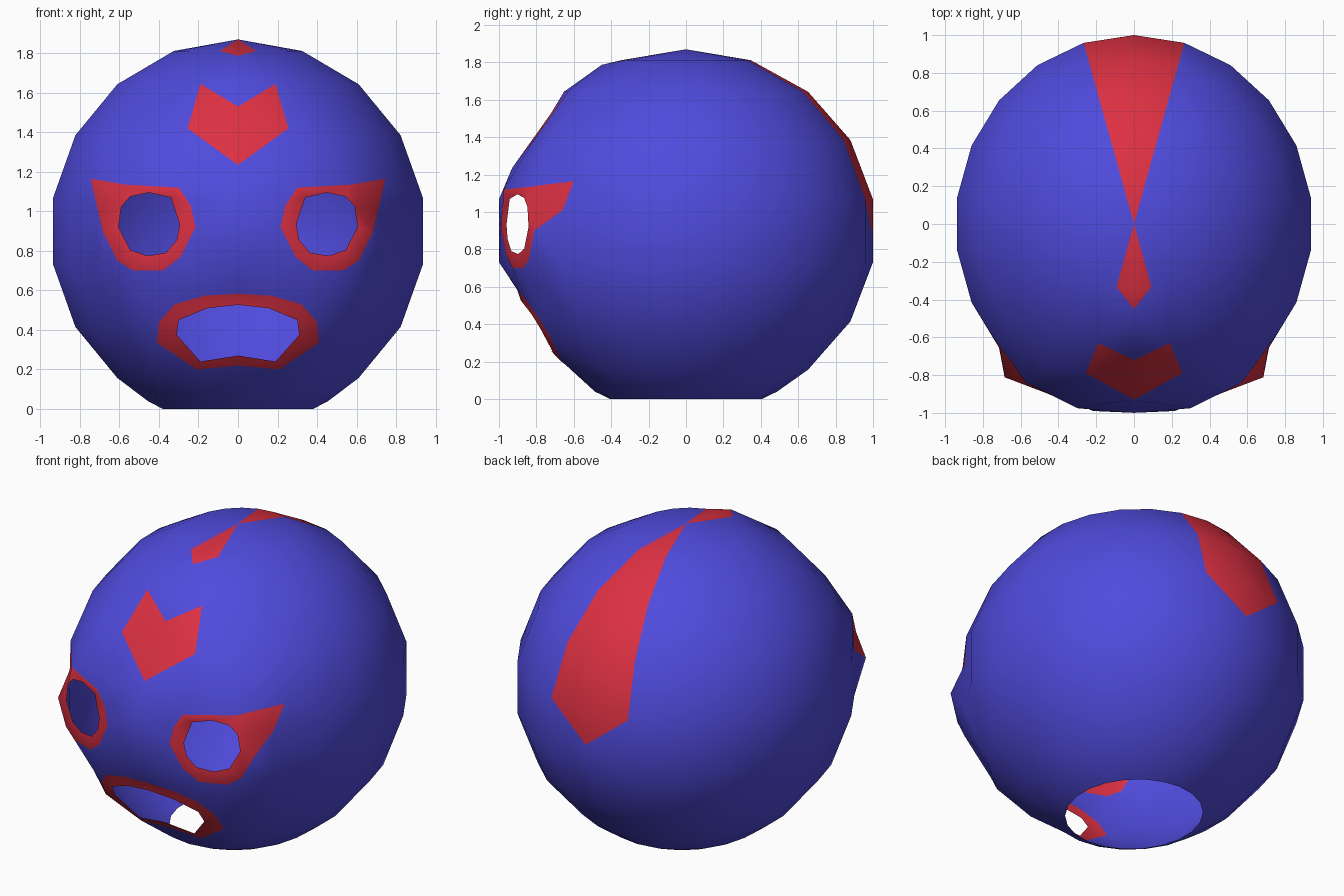
import bpy, bmesh
from math import sin, cos, pi, atan2, hypot, degrees
from mathutils import Vector
from mathutils.geometry import delaunay_2d_cdt

if "Cube" in bpy.data.objects:
    bpy.data.objects.remove(bpy.data.objects["Cube"])

RX, RY, RZ, CZ = 0.96, 1.015, 0.97, 0.90
COLS = 11                                   # columns on each half of the head


def chart(p):
    """Unroll a 3D point to (azimuth from front, angle from crown) in degrees."""
    x, y, z = p[0] / RX, p[1] / RY, (p[2] - CZ) / RZ
    return Vector((degrees(atan2(x, -y)), degrees(atan2(hypot(x, y), z))))


def inside(q, poly):
    hit = False
    for a, b in zip(poly, poly[1:] + poly[:1]):
        if (a.y > q.y) != (b.y > q.y):
            if q.x < a.x + (q.y - a.y) * (b.x - a.x) / (b.y - a.y):
                hit = not hit
    return hit


def near(q, poly, limit):
    for a, b in zip(poly, poly[1:] + poly[:1]):
        d = b - a
        t = max(0, min(1, (q - a).dot(d) / max(d.length_squared, 1e-9)))
        if (q - a - d * t).length < limit:
            return True
    return inside(q + Vector((1e-3, 0)), poly)


def eye(x, z, y=None):
    return (x, -0.99 + 0.38 * (x - 0.215) if y is None else y, z)


def mouth(x, z, push=0.0):
    return (x, -0.90 + 0.6 * (0.58 - z) + 0.15 * x * x - push, z)


# outlines of the right half of the face trim
eye_trim = [eye(0.745, 1.165, -0.60), eye(0.71, 1.01, -0.66), eye(0.685, 0.90),
            eye(0.61, 0.75), eye(0.53, 0.70), eye(0.38, 0.70), eye(0.29, 0.77),
            eye(0.215, 0.92), eye(0.24, 1.03), eye(0.30, 1.12, -0.975),
            eye(0.57, 1.135, -0.84)]
eye_hole = [eye(x, z) for x, z in [
    (0.59, 1.025), (0.605, 0.92), (0.545, 0.805), (0.46, 0.775), (0.365, 0.79),
    (0.31, 0.855), (0.295, 0.935), (0.34, 1.07), (0.45, 1.095), (0.545, 1.075)]]
mouth_trim = [mouth(x, z) for x, z in [
    (0, 0.583), (0.17, 0.573), (0.32, 0.53), (0.40, 0.44), (0.41, 0.335),
    (0.21, 0.20), (0, 0.22)]]
mouth_hole = [mouth(x, z, 0.015) for x, z in [
    (0, 0.527), (0.155, 0.51), (0.30, 0.45), (0.31, 0.375), (0.19, 0.24), (0, 0.27)]]
forehead = [(0, -0.93, 1.235), (0.255, -0.79, 1.42), (0.19, -0.63, 1.645),
            (0, -0.72, 1.53)]

# head rings from crown to neck opening: (radius factor, height)
rings = [(sin(i * pi / 9), CZ + RZ * cos(i * pi / 9)) for i in range(8)]
rings += [(0.48, 0.04), (0.40, 0.0)]

pts, uvs, edges = [], [], []


def add(p, uv=None):
    pts.append(Vector(p))
    uvs.append(uv or chart(p))
    return len(pts) - 1


def add_outline(outline):
    ids = [add(p) for p in outline]
    for a, b in zip(ids, ids[1:] + ids[:1]):
        if pts[a].x > 0 or pts[b].x > 0:    # skip edges on the mirror plane
            edges.append((a, b))
    return [uvs[i] for i in ids]


red = [add_outline(o) for o in (eye_trim, mouth_trim, forehead)]
trims = list(red)
holes = [add_outline(o) for o in (eye_hole, mouth_hole)]

# head grid, leaving room for the trim
grid = {}
for r, (f, z) in enumerate(rings):
    v = degrees(atan2(f, (z - CZ) / RZ))
    for c in range(COLS + 1):
        a = pi * c / COLS
        uv = Vector((180 * c / COLS, v))
        x = 0 if c in (0, COLS) else RX * f * sin(a)
        if not any(near(uv, t, 5) for t in trims):
            grid[r, c] = add((x, -RY * f * cos(a), z), uv)

# crown stripes, front and back, ending in points
front_tip = add((0, -0.45, 1.787), Vector((0, chart((0, -0.45, 1.787)).y)))
back_tip = add((0, 1.0, 0.86), Vector((180, chart((0, 1.0, 0.86)).y)))
edges += [(grid[1, 1], front_tip), (grid[4, COLS - 1], back_tip)]
red.append([uvs[grid[0, 0]], uvs[grid[0, 1]], uvs[grid[1, 1]], uvs[front_tip]])
red.append([uvs[grid[0, COLS]], uvs[grid[0, COLS - 1]],
            uvs[grid[4, COLS - 1]], uvs[back_tip]])

# triangulate the half mask, drop holes, colour the trim
co, _, faces, origin, _, _ = delaunay_2d_cdt(uvs, edges, [], 0, 1e-4)
bm = bmesh.new()
verts = []
for q, o in zip(co, origin):
    if o:
        p = pts[o[0]]
    else:
        a, b = q.x * pi / 180, q.y * pi / 180
        p = (RX * sin(b) * sin(a), -RY * sin(b) * cos(a), CZ + RZ * cos(b))
    verts.append(bm.verts.new(p))
for f in faces:
    mid = sum((co[i] for i in f), Vector((0, 0))) / len(f)
    if any(inside(mid, h) for h in holes):
        continue
    face = bm.faces.new([verts[i] for i in f])
    face.smooth = True
    face.material_index = 1 if any(inside(mid, t) for t in red) else 0

# close the crown and mirror to the other side
bmesh.ops.remove_doubles(bm, verts=bm.verts[:], dist=0.001)
bmesh.ops.delete(bm, geom=[v for v in bm.verts if not v.link_faces], context='VERTS')
bmesh.ops.mirror(bm, geom=bm.verts[:] + bm.edges[:] + bm.faces[:],
                 axis='X', merge_dist=0.001)
bmesh.ops.remove_doubles(bm, verts=bm.verts[:], dist=0.001)
bmesh.ops.recalc_face_normals(bm, faces=bm.faces[:])
if sum(f.normal.dot(f.calc_center_median() - Vector((0, 0, CZ))) for f in bm.faces) < 0:
    bmesh.ops.reverse_faces(bm, faces=bm.faces[:])

mesh = bpy.data.meshes.new("wrestling_mask")
bm.to_mesh(mesh)
bm.free()
for name, colour in (("blue_cloth", (0.08, 0.07, 0.72, 1)), ("red_trim", (0.72, 0.03, 0.055, 1))):
    mat = bpy.data.materials.new(name)
    mat.diffuse_color = colour
    mat.use_nodes = True
    mat.node_tree.nodes["Principled BSDF"].inputs["Base Color"].default_value = mat.diffuse_color
    mesh.materials.append(mat)
bpy.context.collection.objects.link(bpy.data.objects.new("wrestling_mask", mesh))
